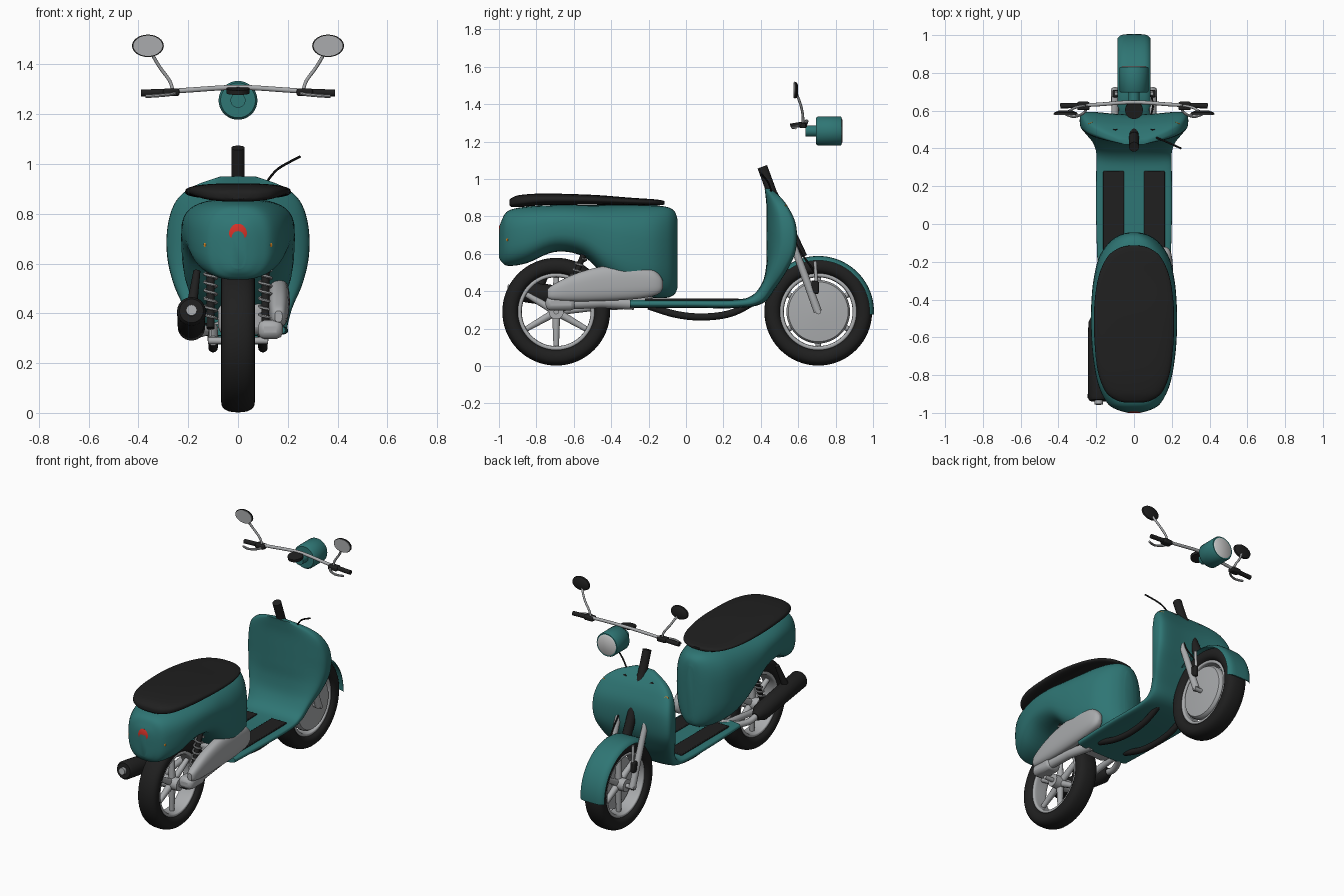
import bpy, bmesh
from math import sin, cos, pi, radians, copysign
from mathutils import Vector

if "Cube" in bpy.data.objects:
    bpy.data.objects.remove(bpy.data.objects["Cube"])


def material(name, r, g, b):
    m = bpy.data.materials.new(name)
    m.use_nodes = True
    m.diffuse_color = (r, g, b, 1)
    m.node_tree.nodes["Principled BSDF"].inputs["Base Color"].default_value = (r, g, b, 1)
    return m


TEAL = material("teal paint", .028, .18, .175)
BLACK = material("black rubber", .014, .014, .014)
SILVER = material("silver metal", .4, .41, .42)
GLASS = material("pale glass", .6, .6, .6)
RED = material("red lens", .65, .03, .02)
AMBER = material("amber lens", .7, .25, .02)


def loft(name, rings, mat, loop=False):
    """Skin a list of closed point rings, capping the ends unless looped."""
    bm = bmesh.new()
    rows = [[bm.verts.new(p) for p in ring] for ring in rings]
    pairs = list(zip(rows, rows[1:])) + ([(rows[-1], rows[0])] if loop else [])
    for a, b in pairs:
        for i in range(len(a)):
            j = (i + 1) % len(a)
            bm.faces.new((a[i], a[j], b[j], b[i]))
    if not loop:
        bm.faces.new(rows[0])
        bm.faces.new(rows[-1])
    bmesh.ops.recalc_face_normals(bm, faces=bm.faces)
    me = bpy.data.meshes.new(name)
    bm.to_mesh(me)
    bm.free()
    me.materials.append(mat)
    me.polygons.foreach_set("use_smooth", [True] * len(me.polygons))
    me.set_sharp_from_angle(angle=radians(40))
    ob = bpy.data.objects.new(name, me)
    bpy.context.scene.collection.objects.link(ob)
    return ob


def spline(keys, steps):
    """Smooth tuples of any length with a Catmull-Rom curve."""
    out, last = [], len(keys) - 1
    for i in range(last):
        around = [keys[max(0, min(last, i + k))] for k in (-1, 0, 1, 2)]
        for s in range(steps):
            t = s / steps
            out.append([b + t / 2 * (c - a + t * (2*a - 5*b + 4*c - d + t * (3*b - a - 3*c + d)))
                        for a, b, c, d in zip(*around)])
    return out + [list(keys[-1])]


def oval(n, count=40):
    """Unit superellipse; a higher n is squarer."""
    angles = [2 * pi * i / count for i in range(count)]
    return [(copysign(abs(cos(a)) ** (2 / n), cos(a)), copysign(abs(sin(a)) ** (2 / n), sin(a)))
            for a in angles]


def shell(name, stations, n, mat, x=0):
    """Loft along y from stations of (y, half width, bottom, top)."""
    rings = [[(x + w * u, y, (lo + hi) / 2 + (hi - lo) / 2 * v) for u, v in oval(n)]
             for y, w, lo, hi in spline(stations, 5)]
    return loft(name, rings, mat)


def tube(name, pts, radius, mat, steps=1, sides=16, squash=1):
    """Round bar along points; radius is one number or one per point."""
    radii = radius if isinstance(radius, (list, tuple)) else [radius] * len(pts)
    path = spline([(*p, r) for p, r in zip(pts, radii)], steps)
    centres = [Vector(p[:3]) for p in path]
    rings, side = [], None
    for i, c in enumerate(centres):
        d = (centres[min(i + 1, len(path) - 1)] - centres[max(i - 1, 0)]).normalized()
        if side is None:
            side = d.cross((0, 0, 1))
            side = side if side.length > .1 else Vector((1, 0, 0))
        side = (side - d * side.dot(d)).normalized()
        up = side.cross(d)
        rings.append([c + path[i][3] * (side * u * squash + up * v) for u, v in oval(2, sides)])
    return loft(name, rings, mat)


def hoop(name, y, r, hx, hr, mat, n=2, span=None, curl=0):
    """Sweep an oval section around a wheel axle, fully or over a span in degrees."""
    start, end = span or (0, 360)
    count = 64
    rings = []
    for k in range(count + (1 if span else 0)):
        a = radians(start + (end - start) * k / count)
        rings.append([(hx * u, y + (r + hr * v - curl * u ** 6) * cos(a),
                       AXLE + (r + hr * v - curl * u ** 6) * sin(a)) for u, v in oval(n, 24)])
    return loft(name, rings, mat, loop=not span)


def box(name, centre, size, mat, bevel=.008):
    cx, cy, cz = centre
    sx, sy, sz = (s / 2 for s in size)
    flat = [(-sx, -sy), (sx, -sy), (sx, sy), (-sx, sy)]
    ob = loft(name, [[(cx + x, cy + y, cz + z) for x, y in flat] for z in (-sz, sz)], mat)
    mod = ob.modifiers.new("soft edges", "BEVEL")
    mod.width, mod.segments = bevel, 2
    return ob


AXLE, FRONT_Y, REAR_Y = .29, .707, -.694

# Wheels: tyre, rim, hub and six cast spokes
for label, y in (("front", FRONT_Y), ("rear", REAR_Y)):
    hoop(label + "_tyre", y, .243, .068, .045, BLACK, n=2.5)
    hoop(label + "_rim", y, .196, .05, .012, SILVER, n=4)
    tube(label + "_hub", [(-.06, y, AXLE), (.06, y, AXLE)], .04, SILVER, sides=24)
    tube(label + "_axle", [(-.12, y, AXLE), (.12, y, AXLE)], .014, SILVER)
    for k in range(6):
        a = k * pi / 3 + pi / 6
        ends = [(0, y + r * cos(a), AXLE + r * sin(a)) for r in (.03, .192)]
        tube(label + "_spoke", ends, (.022, .015), SILVER, sides=10)
tube("front_brake_drum", [(x, FRONT_Y, AXLE) for x in (.02, .045, .058, .066)],
     (.17, .17, .16, .05), SILVER, sides=48)

# Front fender, fork and fender struts
hoop("front_fender", FRONT_Y, .294, .088, .004, TEAL, n=3, span=(-3, 125), curl=.02)
for s in (-1, 1):
    tube("fork_leg", [(s * .1, .54, .73), (s * .1, .61, .55), (s * .1, .705, .29)],
         (.016, .02, .022), SILVER)
    tube("fender_strut", [(s * .095, .69, .56), (s * .095, .70, .4)], .009, SILVER)
    box("strut_clamp", (s * .1, .69, .42), (.03, .04, .07), BLACK)
tube("steering_column", [(0, .46, .92), (0, .62, .58)], .03, BLACK)
tube("brake_cable", [(.08, .55, .72), (.1, .62, .6), (.09, .69, .5)], .005, BLACK, steps=4, sides=8)

# Leg shield flowing into the floor: back y, z, front y, z, half width, curl
board = [(-.3, .355, -.3, .31, .19, 0), (0, .355, 0, .31, .2, 0), (.25, .355, .28, .31, .2, 0),
         (.35, .375, .41, .335, .2, 0), (.41, .45, .475, .41, .22, 0), (.43, .55, .53, .5, .26, .02),
         (.43, .65, .572, .61, .285, .04), (.43, .75, .575, .75, .283, .04),
         (.43, .85, .535, .85, .25, .03), (.425, .91, .49, .91, .18, .02), (.42, .95, .45, .95, .07, 0)]
rings = []
for yb, zb, yf, zf, w, curl in spline(board, 5):
    rings.append([(w * u, (yb + yf) / 2 + (yf - yb) / 2 * v + curl * u * u,
                   (zb + zf) / 2 + (zf - zb) / 2 * v) for u, v in oval(3.5, 48)])
loft("leg_shield_and_floor", rings, TEAL)
tube("steering_stub", [(0, .465, .91), (0, .408, 1.065)], .027, BLACK, sides=24)
tube("loose_cable", [(.11, .46, .92), (.16, .44, .98), (.25, .4, 1.03)], .005, BLACK, steps=5, sides=8)
for s in (-1, 1):
    box("floor_mat", (s * .108, .03, .356), (.11, .5, .012), BLACK, .004)
    tube("underfloor_rail", [(s * .1, -.2, .32), (s * .1, -.05, .275), (s * .1, .1, .262),
                             (s * .1, .25, .285), (s * .1, .39, .36)], .019, BLACK, steps=5)
    tube("front_indicator", [(s * .225, .52, .84), (s * .232, .54, .85)], (.02, .014), AMBER)
    tube("shield_vent", [(s * .1, .47, .885), (s * .1, .505, .895)], (.02, .015), BLACK)

# Rear bodywork and seat
shell("rear_body", [(-1, .03, .58, .73), (-.985, .085, .555, .78), (-.95, .14, .535, .83),
                    (-.85, .19, .55, .852), (-.7, .218, .61, .86), (-.55, .228, .585, .86),
                    (-.42, .226, .47, .86), (-.3, .215, .39, .86), (-.18, .187, .365, .858),
                    (-.1, .135, .365, .85), (-.06, .08, .385, .825), (-.045, .03, .42, .78)], 2.8, TEAL)
shell("seat", [(-.945, .05, .86, .885), (-.93, .1, .85, .9), (-.88, .155, .85, .915),
               (-.75, .197, .86, .922), (-.5, .213, .862, .915), (-.3, .193, .86, .9),
               (-.18, .145, .858, .892), (-.13, .085, .86, .886), (-.115, .03, .865, .88)], 2.8, BLACK)
tube("tail_light", [(0, -.97, .715), (0, -.993, .715), (0, -1, .715)], (.045, .045, .03), RED, sides=28)
for s in (-1, 1):
    tube("rear_indicator", [(s * .12, -.92, .675), (s * .12, -.955, .675), (s * .12, -.962, .675)],
         (.02, .018, .01), AMBER)

# Engine, drive cover and swing arm
shell("drive_cover", [(-.74, .015, .365, .41), (-.71, .03, .352, .435), (-.6, .04, .345, .49),
                      (-.45, .044, .348, .532), (-.3, .045, .355, .54), (-.19, .04, .37, .52),
                      (-.14, .028, .39, .485), (-.122, .01, .42, .45)], 2.6, SILVER, x=.163)
box("engine_block", (.02, -.28, .38), (.2, .2, .13), SILVER, .03)
box("gear_case", (.13, -.67, .335), (.1, .16, .075), SILVER, .025)
tube("swing_arm", [(.15, -.68, .33), (.13, -.45, .34), (.1, -.28, .33)], .03, SILVER)
tube("left_swing_arm", [(-.1, REAR_Y, AXLE), (-.1, -.28, .34)], .02, SILVER)

# Rear shock absorbers: rod plus coil
for s in (-1, 1):
    top, foot = Vector((s * .11, -.545, .6)), Vector((s * .11, -.65, .34))
    tube("shock_rod", [top, foot], .016, BLACK)
    turns, per = 6, 14
    coil = []
    for k in range(turns * per + 1):
        a = 2 * pi * k / per
        coil.append(top.lerp(foot, .1 + .75 * k / (turns * per))
                    + Vector((cos(a), sin(a), 0)) * .024)
    tube("shock_spring", coil, .006, SILVER, sides=6)

# Exhaust on the right side
tube("muffler", [(-.187, y, z) for y, z in ((-.935, .41), (-.92, .408), (-.52, .345), (-.46, .335))],
     (.048, .058, .055, .025), BLACK, sides=28)
tube("exhaust_tip", [(-.187, -.91, .408), (-.187, -.955, .413)], .022, SILVER)
tube("exhaust_pipe", [(-.187, -.48, .34), (-.175, -.4, .32), (-.13, -.3, .33), (-.04, -.24, .36)],
     .02, SILVER, steps=4)
tube("muffler_bracket", [(-.165, -.72, .57), (-.187, -.78, .42)], (.014, .022), BLACK)

# Headlamp, dash and handlebar
tube("headlamp_shell", [(0, y, 1.256) for y in (.695, .705, .825, .832)], (.07, .078, .078, .074),
     TEAL, sides=40)
tube("headlamp_neck", [(0, .64, 1.256), (0, .7, 1.256)], .03, TEAL, sides=24)
tube("headlamp_lens", [(0, .83, 1.256), (0, .837, 1.256)], (.07, .06), GLASS, sides=40)
tube("dash_dial", [(0, .605, 1.285), (0, .602, 1.303)], .047, BLACK, sides=28)
tube("handlebar", [(-.33, .628, 1.287), (-.2, .632, 1.297), (0, .645, 1.308), (.2, .632, 1.297),
                   (.33, .628, 1.287)], .01, SILVER, steps=6)
for s in (-1, 1):
    tube("grip", [(s * .28, .628, 1.289), (s * .39, .626, 1.285)], .014, BLACK)
    box("switch_box", (s * .268, .625, 1.288), (.065, .045, .03), BLACK)
    tube("brake_lever", [(s * .25, .615, 1.285), (s * .27, .585, 1.28), (s * .32, .568, 1.275),
                         (s * .37, .585, 1.272)], .007, SILVER, steps=5, sides=8)
    tube("mirror_stem", [(s * .262, .625, 1.295), (s * .275, .625, 1.335), (s * .315, .615, 1.39),
                         (s * .35, .593, 1.45)], .007, SILVER, steps=4, sides=10)
    tube("mirror_back", [(s * .362, y, 1.475) for y in (.58, .59, .6)], (.045, .043, .025), BLACK,
         sides=32, squash=1.42)
    tube("mirror_glass", [(s * .362, y, 1.475) for y in (.581, .576)], .041, SILVER,
         sides=32, squash=1.42)
